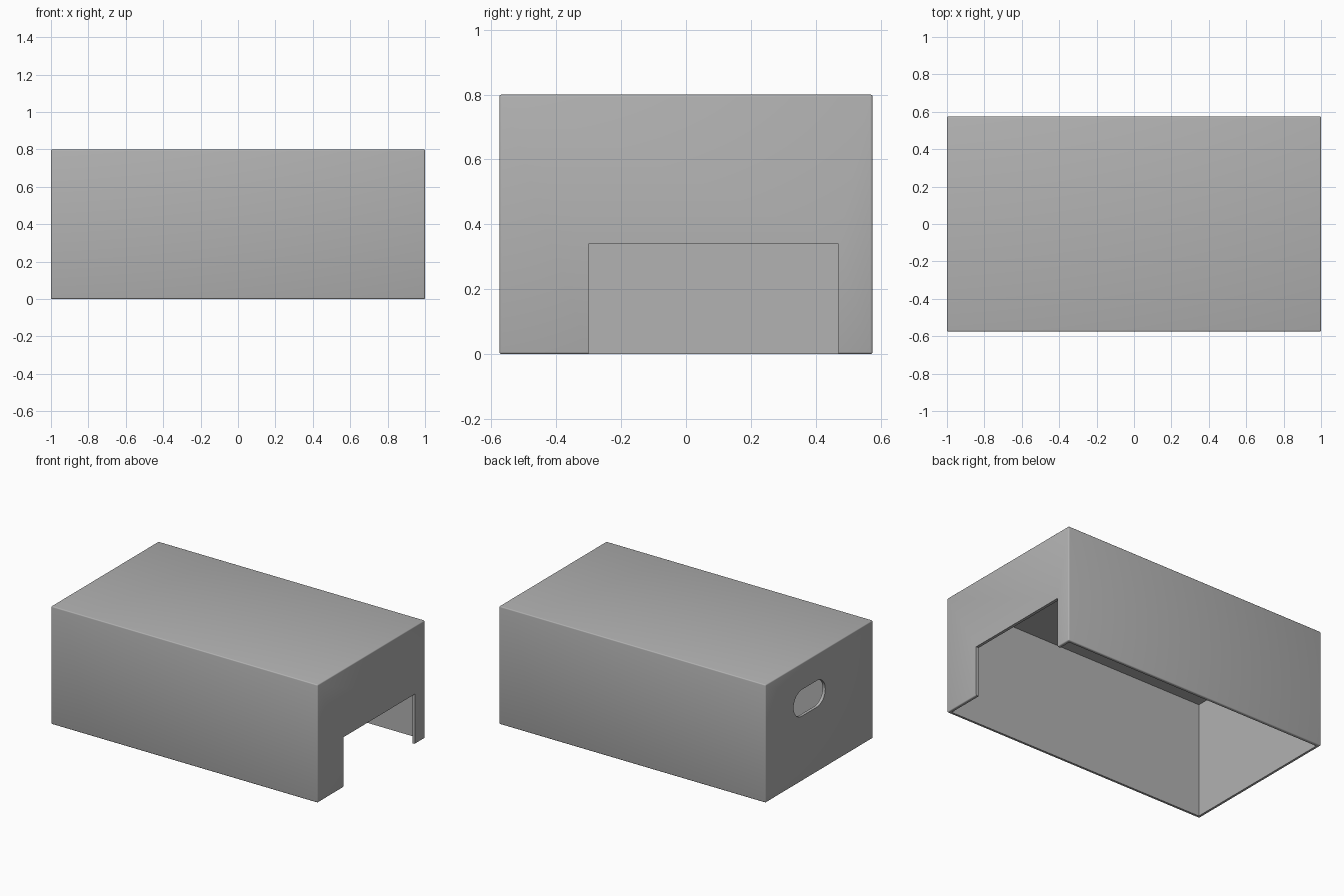
import bpy, bmesh, math

if "Cube" in bpy.data.objects:
    bpy.data.objects.remove(bpy.data.objects["Cube"])

WALL = 0.02
LX, LY, H = 2.0, 1.15, 0.8

grey = bpy.data.materials.new("plain grey")
grey.diffuse_color = (0.445, 0.445, 0.445, 1)
grey.use_nodes = True
grey.node_tree.nodes["Principled BSDF"].inputs["Base Color"].default_value = grey.diffuse_color


def box(name, lo, hi):
    """Axis-aligned box between two corners."""
    bm = bmesh.new()
    bmesh.ops.create_cube(bm, size=1)
    for v in bm.verts:
        v.co = [(a + b) / 2 + c * (b - a) for a, b, c in zip(lo, hi, v.co)]
    return finish(name, bm)


def finish(name, bm):
    bmesh.ops.recalc_face_normals(bm, faces=bm.faces[:])
    mesh = bpy.data.meshes.new(name)
    bm.to_mesh(mesh)
    bm.free()
    mesh.materials.append(grey)
    ob = bpy.data.objects.new(name, mesh)
    bpy.context.collection.objects.link(ob)
    return ob


def slot(name, y, z, straight, radius, x0, x1, steps=16):
    """Rounded slot prism running along x."""
    bm = bmesh.new()
    ring = []
    for side, start in ((1, -math.pi / 2), (-1, math.pi / 2)):
        for i in range(steps + 1):
            a = start + math.pi * i / steps
            ring.append(bm.verts.new((x0, y + side * straight / 2 + radius * math.cos(a),
                                      z + radius * math.sin(a))))
    face = bm.faces.new(ring)
    new = bmesh.ops.extrude_face_region(bm, geom=[face])["geom"]
    for v in new:
        if isinstance(v, bmesh.types.BMVert):
            v.co.x = x1
    return finish(name, bm)


# Cover shell with softened outer edges
cover = box("cover", (-LX / 2, -LY / 2, 0), (LX / 2, LY / 2, H))
bevel = cover.modifiers.new("edge rounding", "BEVEL")
bevel.width = 0.007
bevel.segments = 3

# Hollow inside, doorway on the right end, hand slot on the left end
cutters = [
    box("cavity_cutter", (-LX / 2 + WALL, -LY / 2 + WALL, -0.1),
        (LX / 2 - WALL, LY / 2 - WALL, H - WALL)),
    box("doorway_cutter", (LX / 2 - 0.1, -0.3, -0.2), (LX / 2 + 0.1, 0.47, 0.34)),
    slot("hand_slot_cutter", 0.105, 0.53, 0.16, 0.09, -LX / 2 - 0.1, -LX / 2 + 0.1),
]
for c in cutters:
    m = cover.modifiers.new(c.name, "BOOLEAN")
    m.operation = "DIFFERENCE"
    m.solver = "EXACT"
    m.object = c
    c.hide_render = True

# Apply the cuts and smooth the rounded parts
bpy.context.view_layer.objects.active = cover
cover.select_set(True)
for m in list(cover.modifiers):
    bpy.ops.object.modifier_apply(modifier=m.name)
for c in cutters:
    bpy.data.objects.remove(c)
bpy.ops.object.shade_smooth_by_angle(angle=math.radians(35))
